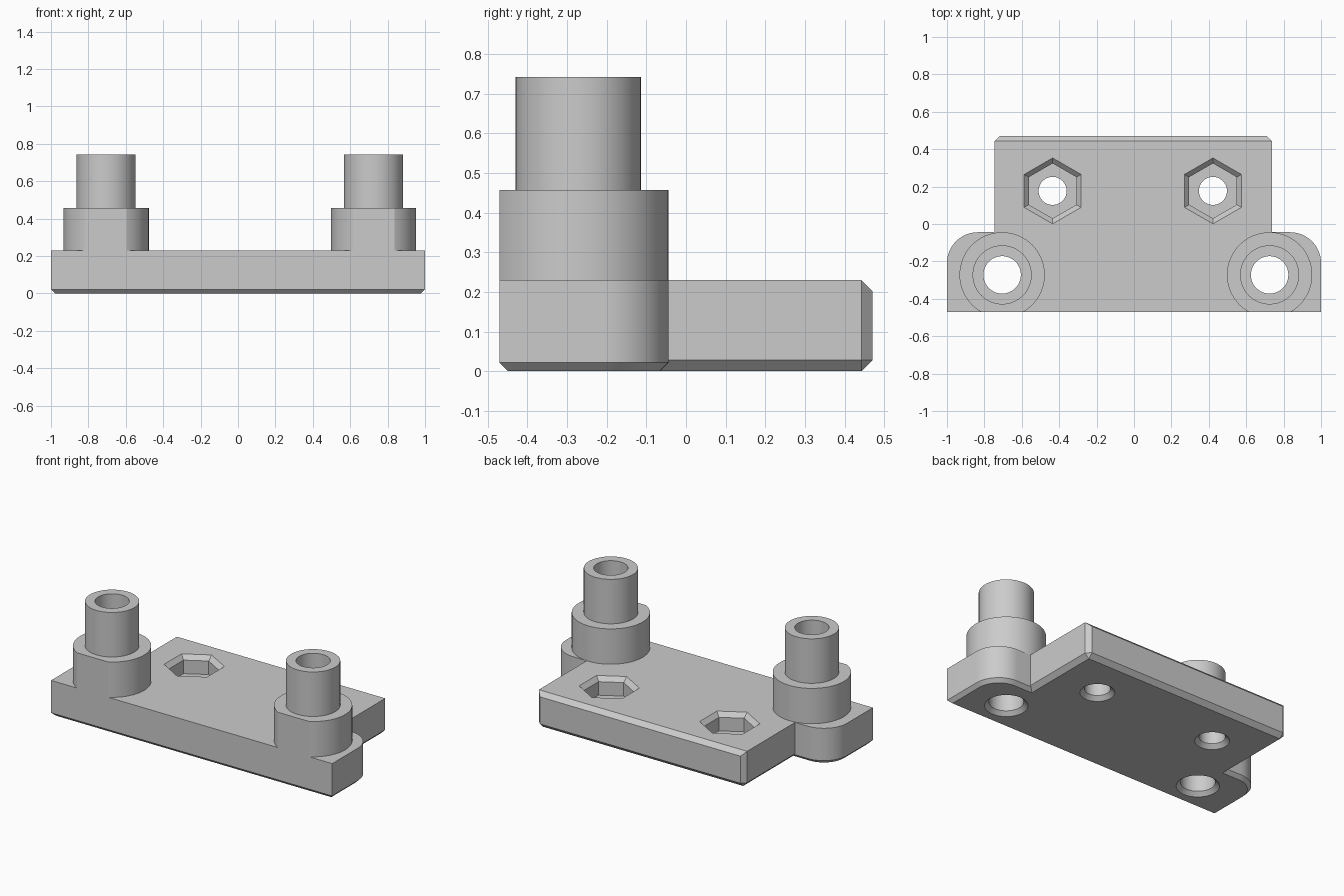
import bpy, bmesh
from math import sin, cos, pi

cube = bpy.data.objects.get("Cube")
if cube:
    bpy.data.objects.remove(cube, do_unlink=True)

grey = bpy.data.materials.new("light_grey")
grey.use_nodes = True
grey.diffuse_color = (0.6, 0.6, 0.6, 1)
grey.node_tree.nodes["Principled BSDF"].inputs["Base Color"].default_value = (0.6, 0.6, 0.6, 1)

FRONT, BACK, EAR_BACK = -0.471, 0.471, -0.044
TOP, BOSS_TOP, TUBE_TOP = 0.23, 0.457, 0.743
BOSS_Y, NUT_Y = -0.272, 0.177
BOSS_X, NUT_X = (-0.705, 0.725), (-0.435, 0.422)


def finish(bm, name):
    bmesh.ops.recalc_face_normals(bm, faces=bm.faces[:])
    mesh = bpy.data.meshes.new(name)
    bm.to_mesh(mesh)
    bm.free()
    mesh.materials.append(grey)
    obj = bpy.data.objects.new(name, mesh)
    bpy.context.collection.objects.link(obj)
    return obj


def slab(name, outline, chamfer, rule):
    """Extrude an outline to the plate height and chamfer edges chosen by rule."""
    bm = bmesh.new()
    base = bm.faces.new([bm.verts.new((x, y, 0)) for x, y in outline])
    grown = bmesh.ops.extrude_face_region(bm, geom=[base], use_keep_orig=True)
    new = [v for v in grown["geom"] if isinstance(v, bmesh.types.BMVert)]
    bmesh.ops.translate(bm, verts=new, vec=(0, 0, TOP))
    bmesh.ops.recalc_face_normals(bm, faces=bm.faces[:])
    edges = [e for e in bm.edges if rule(*(v.co for v in e.verts))]
    bmesh.ops.bevel(bm, geom=edges, offset=chamfer, segments=1, affect='EDGES')
    return finish(bm, name)


def turned(name, x, y, profile, sides=64, clip=None):
    """Stack rings of (radius, height) into a closed solid, optionally cut flat in front."""
    bm = bmesh.new()
    rings = []
    for r, z in profile:
        angles = [pi / 2 + 2 * pi * i / sides for i in range(sides)]
        rings.append([bm.verts.new((x + r * cos(a), y + r * sin(a), z)) for a in angles])
    for low, high in zip(rings, rings[1:]):
        for i in range(sides):
            j = (i + 1) % sides
            bm.faces.new((low[i], low[j], high[j], high[i]))
    bm.faces.new(rings[0])
    bm.faces.new(rings[-1])
    if clip is not None:
        geom = bm.verts[:] + bm.edges[:] + bm.faces[:]
        cut = bmesh.ops.bisect_plane(bm, geom=geom, plane_co=(0, clip, 0),
                                     plane_no=(0, -1, 0), clear_outer=True)
        rim = [e for e in cut["geom_cut"] if isinstance(e, bmesh.types.BMEdge)]
        bmesh.ops.holes_fill(bm, edges=rim, sides=0)
    return finish(bm, name)


def combine(body, other, operation):
    mod = body.modifiers.new(other.name, 'BOOLEAN')
    mod.operation, mod.solver, mod.object = operation, 'EXACT', other
    other.hide_render = True
    bpy.context.view_layer.objects.active = body
    bpy.ops.object.modifier_apply(modifier=mod.name)
    bpy.data.objects.remove(other, do_unlink=True)


# Front bar with rounded rear corners
R = 0.165
arc = [(R * cos(pi / 2 * i / 14), R * sin(pi / 2 * i / 14)) for i in range(15)]
right_arc = [(1 - R + dx, EAR_BACK - R + dy) for dx, dy in arc]
left_arc = [(-x, y) for x, y in reversed(right_arc)]
body = slab("mounting_plate", [(-1, FRONT), (1, FRONT)] + right_arc + left_arc, 0.022,
            lambda a, b: a.z + b.z < 0.001)

# Rear plate, chamfered underneath and all round its back face
rear = slab("rear_plate", [(-0.745, -0.36), (0.737, -0.36), (0.737, BACK), (-0.745, BACK)], 0.028,
            lambda a, b: a.z + b.z < 0.001 or min(a.y, b.y) > BACK - 0.001)
combine(body, rear, 'UNION')

# Stepped bosses, flush with the front face
for x in BOSS_X:
    boss = turned("boss", x, BOSS_Y, [(0.228, 0.1), (0.228, BOSS_TOP),
                                      (0.158, BOSS_TOP), (0.158, TUBE_TOP)], clip=FRONT)
    combine(body, boss, 'UNION')

# Bores through the bosses, flared at the bottom
for x in BOSS_X:
    bore = turned("bore", x, BOSS_Y, [(0.134, -0.01), (0.1, 0.024), (0.1, 0.8)])
    combine(body, bore, 'DIFFERENCE')

# Screw holes with hexagonal nut pockets
for x in NUT_X:
    hole = turned("screw_hole", x, NUT_Y, [(0.11, -0.01), (0.075, 0.025), (0.075, 0.3)], 48)
    combine(body, hole, 'DIFFERENCE')
    pocket = turned("nut_pocket", x, NUT_Y, [(0.147, 0.115), (0.147, TOP - 0.028),
                                             (0.176, TOP), (0.186, TOP + 0.01)], 6)
    combine(body, pocket, 'DIFFERENCE')

bpy.ops.object.select_all(action='DESELECT')
body.select_set(True)
bpy.context.view_layer.objects.active = body
bpy.ops.object.shade_smooth_by_angle(angle=pi / 7)
